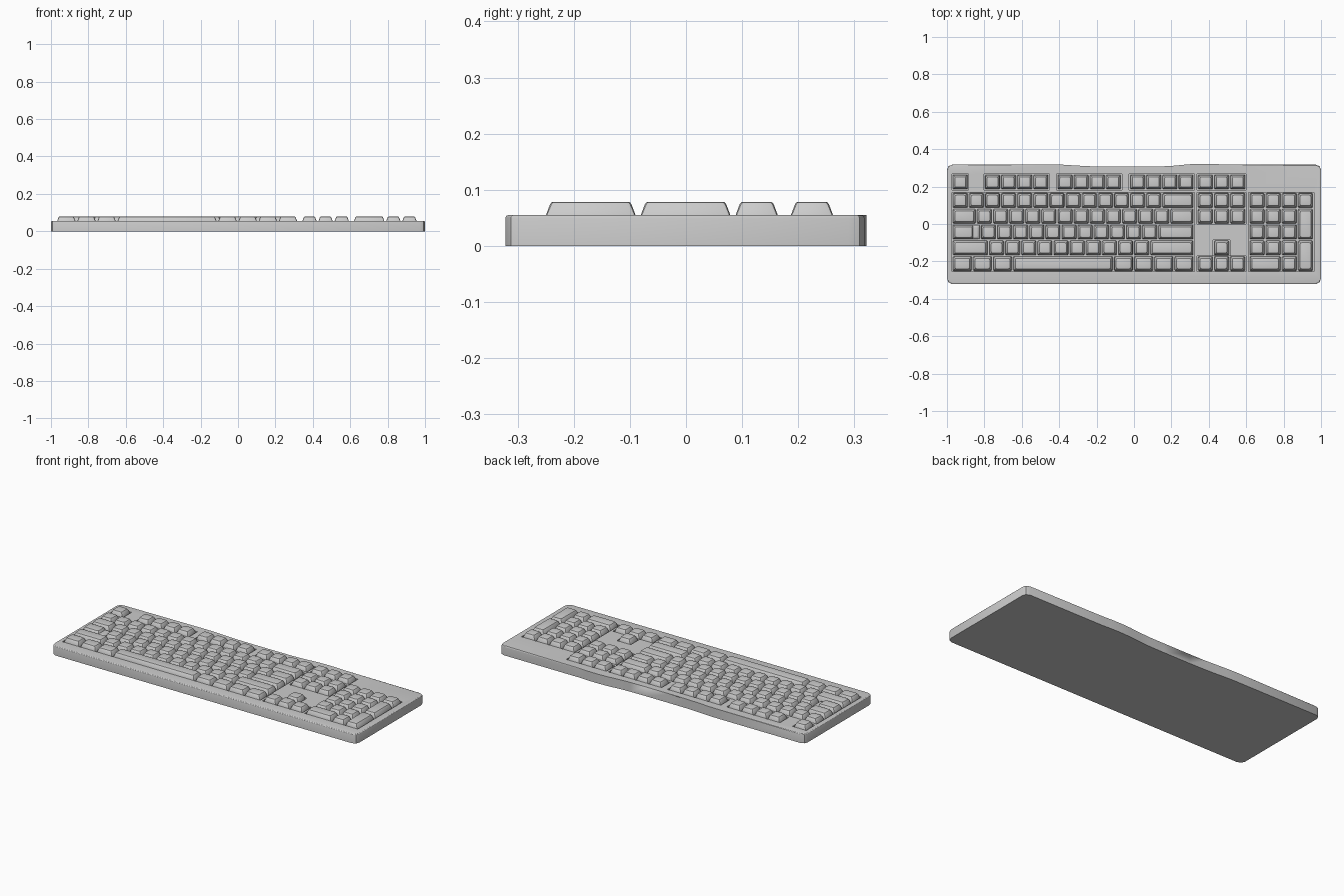
import bpy, bmesh

if "Cube" in bpy.data.objects:
    bpy.data.objects.remove(bpy.data.objects["Cube"])

U = 0.0862                      # key pitch across
V = 0.0845                      # key pitch front to back
BASE_Z, KEY_Z = 0.055, 0.0785
MAIN_X, NAV_X, PAD_X = -0.972, 0.339, 0.615
ROWS = [0.2245, 0.126, 0.0415, -0.043, -0.1275, -0.212]
FLOOR = 0.042                   # bottom of the key wells


def finish(bm, name, smooth=True):
    bmesh.ops.recalc_face_normals(bm, faces=bm.faces)
    mesh = bpy.data.meshes.new(name)
    bm.to_mesh(mesh)
    bm.free()
    ob = bpy.data.objects.new(name, mesh)
    bpy.context.collection.objects.link(ob)
    if smooth:
        bpy.ops.object.select_all(action='DESELECT')
        ob.select_set(True)
        bpy.context.view_layer.objects.active = ob
        bpy.ops.object.shade_smooth_by_angle(angle=0.5)
    return ob


def loft(bm, rings):
    loops = [[bm.verts.new(p) for p in r] for r in rings]
    n = len(loops[0])
    for a, b in zip(loops, loops[1:]):
        for i in range(n):
            bm.faces.new((a[i], a[(i + 1) % n], b[(i + 1) % n], b[i]))
    bm.faces.new(loops[0][::-1])
    bm.faces.new(loops[-1])


def rounded_rect(cx, cy, hx, hy, c, z):
    k = c * 0.3
    quarter = [(hx, hy - c), (hx - k, hy - k), (hx - c, hy)]
    pts = quarter + [(-x, y) for x, y in quarter[::-1]]
    pts += [(-x, -y) for x, y in pts]
    return [(cx + x, cy + y, z) for x, y in pts]


def add_key(bm, x0, x1, cy, h=0.077, top=KEY_Z):
    # tapered cap with a softened top edge
    cx, hx, hy = (x0 + x1) / 2, (x1 - x0) / 2 - 0.0042, h / 2
    dz = top - BASE_Z
    prof = [(FLOOR - 0.001, 0, .005), (BASE_Z, 0.001, .006),
            (BASE_Z + dz * .8, 0.008, .008),
            (BASE_Z + dz * .95, 0.0105, .008), (top, 0.014, .007)]
    loft(bm, [rounded_rect(cx, cy, hx - i, hy - i, c, z) for z, i, c in prof])


def add_row(bm, x, row, widths):
    # negative widths are gaps
    for w in widths:
        if w > 0:
            add_key(bm, x, x + w * U, ROWS[row])
        x += abs(w) * U


# case: outline with clipped corners and a wavy back edge
back = [(0.48, .318), (0.42, .3215), (0.35, .322), (0.29, .319), (0.22, .312),
        (0.15, .308), (0.05, .307), (-0.12, .307), (-0.22, .308),
        (-0.30, .312), (-0.38, .317), (-0.44, .318)]
outline = [(-0.97, -.322), (0.97, -.322), (0.992, -.312), (1, -.291),
           (1, .290), (0.992, .309), (0.97, .318)] + back + \
          [(-0.97, .318), (-0.992, .309), (-1, .290), (-1, -.291), (-0.992, -.312)]
bm = bmesh.new()
loft(bm, [[(x, y, z) for x, y in outline] for z in (0, BASE_Z)])
rim = [e for e in bm.edges if all(v.co.z > 0.05 for v in e.verts)]
bmesh.ops.bevel(bm, geom=rim, offset=0.006, segments=3, profile=0.5, affect='EDGES')
case = finish(bm, "case")

# wells cut into the case around each key cluster
wells = [(MAIN_X, 15, 1, 5), (MAIN_X, 1, 0, 0), (MAIN_X + 2 * U, 4, 0, 0),
         (MAIN_X + 6.5 * U, 4, 0, 0), (MAIN_X + 11 * U, 4, 0, 0),
         (NAV_X, 3, 0, 0), (NAV_X, 3, 1, 2), (NAV_X + U, 1, 4, 4),
         (NAV_X, 3, 5, 5), (PAD_X, 4, 1, 5)]
bm = bmesh.new()
for x, w, r0, r1 in wells:
    cx, hx = x + w * U / 2, w * U / 2 + 0.002
    y0, y1 = ROWS[r1] - 0.0415, ROWS[r0] + 0.0415
    loft(bm, [[(cx - hx, y0, z), (cx + hx, y0, z), (cx + hx, y1, z), (cx - hx, y1, z)]
              for z in (FLOOR, 0.1)])
cutter = finish(bm, "well_cutter", smooth=False)
cutter.hide_render = True
cutter.display_type = 'WIRE'
cut = case.modifiers.new("wells", 'BOOLEAN')
cut.operation, cut.solver, cut.object = 'DIFFERENCE', 'EXACT', cutter

# function row
bm = bmesh.new()
add_row(bm, MAIN_X, 0, [1, -1] + [1] * 4 + [-.5] + [1] * 4 + [-.5] + [1] * 4)
finish(bm, "function_keys")

# main typing block
bm = bmesh.new()
add_row(bm, MAIN_X, 1, [1] * 13 + [2])
add_row(bm, MAIN_X, 2, [1.5] + [1] * 12 + [1.5])
add_row(bm, MAIN_X, 3, [-1.75] + [1] * 11 + [2.25])
add_row(bm, MAIN_X, 4, [2.25] + [1] * 10 + [2.75])
add_row(bm, MAIN_X, 5, [1.25] * 3 + [6.25] + [1.25] * 4)
finish(bm, "main_keys")

# stepped lock key: low shelf plus raised part
bm = bmesh.new()
add_key(bm, MAIN_X, MAIN_X + 1.75 * U, ROWS[3], top=0.064)
add_key(bm, MAIN_X, MAIN_X + 1.4 * U, ROWS[3])
finish(bm, "stepped_lock_key")

# navigation and arrow keys
bm = bmesh.new()
for r in (0, 1, 2, 5):
    add_row(bm, NAV_X, r, [1] * 3)
add_row(bm, NAV_X, 4, [-1, 1])
finish(bm, "navigation_keys")

# number pad, with two double-height keys on the right
bm = bmesh.new()
add_row(bm, PAD_X, 1, [1] * 4)
for r in (2, 3, 4):
    add_row(bm, PAD_X, r, [1] * 3)
add_row(bm, PAD_X, 5, [2, 1])
for r in (2, 4):
    add_key(bm, PAD_X + 3 * U, PAD_X + 4 * U, (ROWS[r] + ROWS[r + 1]) / 2, h=0.077 + V)
finish(bm, "number_pad_keys")
